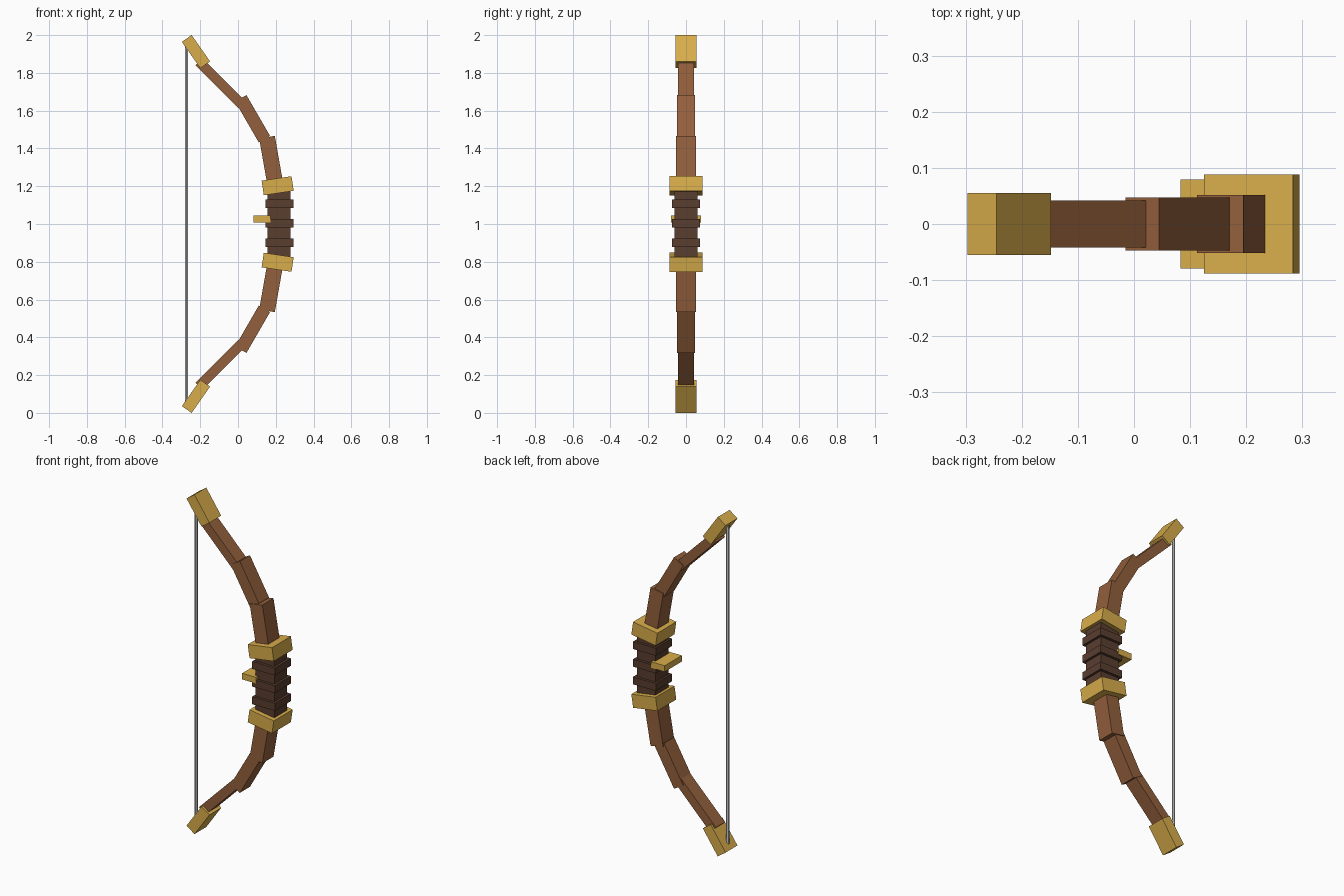
import bpy
from math import radians

if "Cube" in bpy.data.objects:
    bpy.data.objects.remove(bpy.data.objects["Cube"])


def material(name, rgb):
    m = bpy.data.materials.new(name)
    m.diffuse_color = (*rgb, 1)
    m.use_nodes = True
    m.node_tree.nodes["Principled BSDF"].inputs["Base Color"].default_value = m.diffuse_color
    return m


gold = material("gold", (0.69, 0.42, 0.07))
wood = material("wood", (0.29, 0.115, 0.045))
leather = material("leather", (0.10, 0.047, 0.028))
cord = material("cord", (0.6, 0.62, 0.62))


def box(name, x, z, size, mat, lean=0, y=0):
    """Box of full size (x, y, z), its top leaning towards -x by lean degrees."""
    bpy.ops.mesh.primitive_cube_add(size=1, location=(x, y, z),
                                    rotation=(0, radians(-lean), 0))
    ob = bpy.context.object
    ob.name = name
    ob.scale = size
    bpy.ops.object.transform_apply(location=False, rotation=False, scale=True)
    ob.data.materials.append(mat)
    return ob


# Upper and lower halves mirrored about z = 1: name, x, height from middle, size, lean
HALF = [
    ("grip_collar", 0.21, 0.2025, (0.16, 0.176, 0.078), gold, 8.5),
    ("inner_limb", 0.1735, 0.346, (0.084, 0.104, 0.23), wood, 10),
    ("middle_limb", 0.0775, 0.557, (0.069, 0.094, 0.25), wood, 30),
    ("outer_limb", -0.093, 0.746, (0.053, 0.084, 0.32), wood, 45),
    ("limb_tip", -0.2225, 0.9125, (0.063, 0.11, 0.17), gold, 35),
]
for side, s in (("upper", 1), ("lower", -1)):
    for name, x, h, size, mat, lean in HALF:
        box(f"{side}_{name}", x, 1 + s * h, size, mat, s * lean)

# Grip with three wrap bands
box("grip", 0.2175, 1.0, (0.122, 0.12, 0.36), leather)
for i in range(3):
    box(f"grip_wrap_{i + 1}", 0.2185, 0.9 + 0.104 * i, (0.148, 0.15, 0.044), leather)

# Arrow rest
box("arrow_rest", 0.1275, 1.027, (0.089, 0.159, 0.036), gold)

# Bowstring
bpy.ops.mesh.primitive_cylinder_add(vertices=6, radius=0.009, depth=1.9,
                                    location=(-0.272, 0, 1))
string = bpy.context.object
string.name = "bowstring"
string.data.materials.append(cord)
